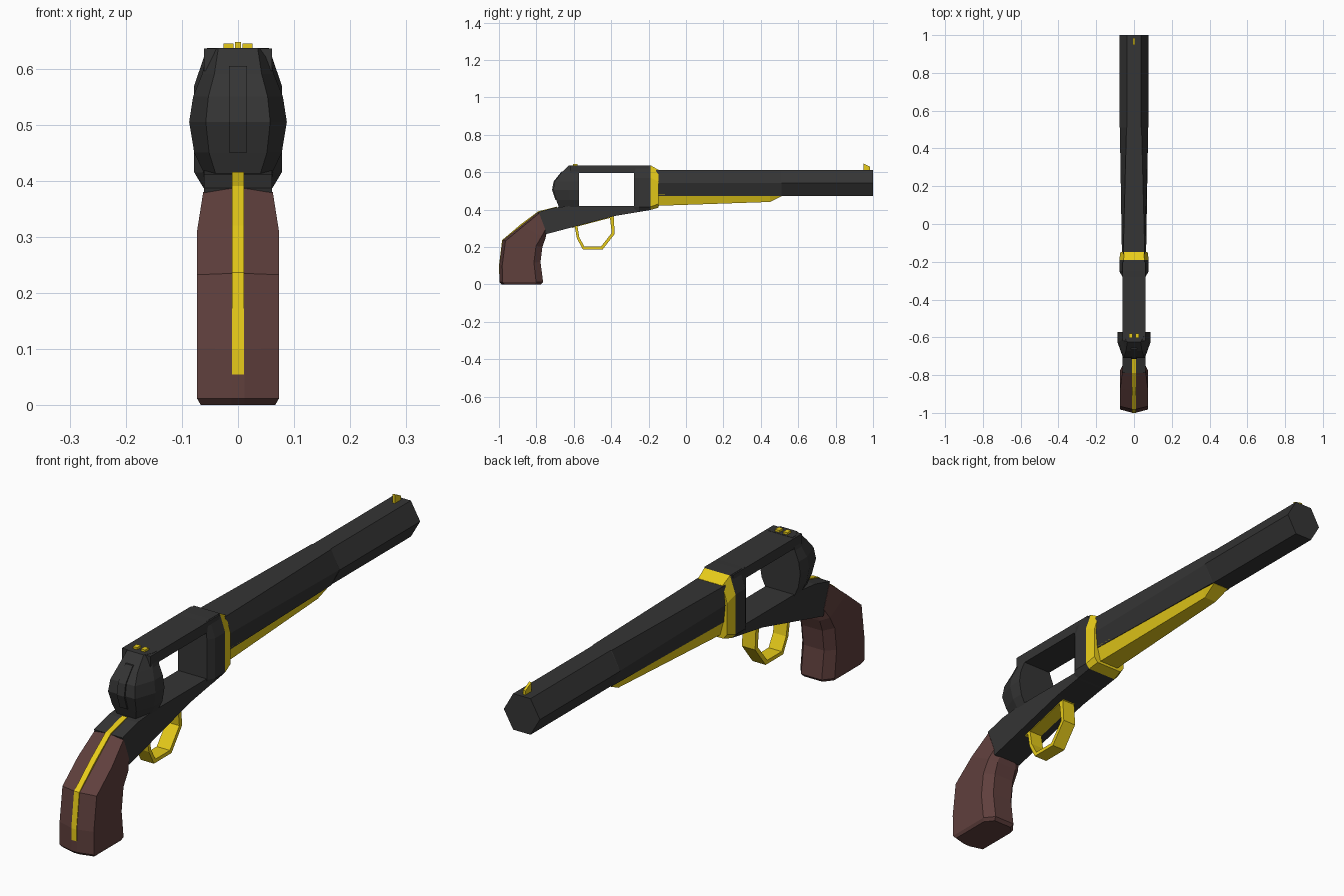
import bpy, bmesh


def material(name, color):
    m = bpy.data.materials.new(name)
    m.diffuse_color = (*color, 1)
    return m


STEEL = material("dark_steel", (0.035, 0.035, 0.035))
BRASS = material("brass", (0.80, 0.60, 0.01))
WOOD = material("grip_wood", (0.115, 0.05, 0.046))


def loft(name, rings, mat):
    """Skin a list of equal-length rings of 3D points and cap both ends."""
    bm = bmesh.new()
    vs = [[bm.verts.new(p) for p in r] for r in rings]
    n = len(rings[0])
    for a, b in zip(vs, vs[1:]):
        for i in range(n):
            j = (i + 1) % n
            bm.faces.new((a[i], a[j], b[j], b[i]))
    bm.faces.new(vs[0])
    bm.faces.new(vs[-1])
    bmesh.ops.recalc_face_normals(bm, faces=bm.faces)
    me = bpy.data.meshes.new(name)
    bm.to_mesh(me)
    bm.free()
    me.materials.append(mat)
    ob = bpy.data.objects.new(name, me)
    bpy.context.collection.objects.link(ob)
    return ob


def mirrored(half):
    """Half outline of (x, ...) points, closed by its mirror image across x = 0."""
    return half + [(-p[0], *p[1:]) for p in reversed(half)]


def along_y(name, sections, mat):
    """sections: (y, [(x, z), ...] half outline)."""
    return loft(name, [mirrored([(x, y, z) for x, z in h]) for y, h in sections], mat)


def slab(name, outline, half_width, mat, x=0):
    """Side outline (y, z) extruded across x."""
    return loft(name, [[(x + s * half_width, y, z) for y, z in outline] for s in (-1, 1)], mat)


# Barrel: hexagonal muzzle blending to a boxier rear
hexa = [(0.037, 0.612), (0.077, 0.542), (0.037, 0.473)]
along_y("barrel", [
    (-0.16, [(0.057, 0.612), (0.064, 0.542), (0.057, 0.473)]),
    (0.51, [(0.040, 0.612), (0.075, 0.542), (0.040, 0.473)]),
    (0.511, hexa), (1.0, hexa)], STEEL)

# Tapered lug below the barrel
along_y("under_barrel_lug", [
    (-0.16, [(0.058, 0.48), (0.042, 0.42)]),
    (0.45, [(0.041, 0.48), (0.026, 0.441)]),
    (0.513, [(0.037, 0.476), (0.034, 0.472)])], BRASS)

# Collar and front block of the frame
block = [(0.055, 0.637), (0.078, 0.57), (0.078, 0.415), (0.062, 0.398)]
along_y("barrel_collar", [
    (-0.19, block),
    (-0.148, [(0.052, 0.613), (0.072, 0.55), (0.072, 0.43), (0.056, 0.41)])], BRASS)
along_y("frame_front_block", [
    (-0.278, [(0.055, 0.636), (0.062, 0.57), (0.062, 0.415), (0.058, 0.386)]),
    (-0.25, [(0.055, 0.637), (0.078, 0.57), (0.078, 0.415), (0.062, 0.388)]),
    (-0.19, block)], STEEL)

# Frame: top strap, front post and lower rail around the open window
slab("frame", [
    (-0.62, 0.636), (-0.20, 0.636), (-0.20, 0.40), (-0.26, 0.386),
    (-0.38, 0.366), (-0.75, 0.268), (-0.79, 0.387), (-0.70, 0.411),
    (-0.62, 0.419), (-0.278, 0.419), (-0.278, 0.596), (-0.62, 0.596)],
    0.061, STEEL)

# Recoil shield: lofted upward from (z, half width, rear y)
shield = [(0.412, 0.060, -0.68), (0.45, 0.078, -0.693), (0.505, 0.087, -0.71),
          (0.55, 0.080, -0.702), (0.59, 0.064, -0.672), (0.637, 0.053, -0.625)]
loft("recoil_shield", [
    mirrored([(w * 0.66, rear, z), (w, rear * 0.4 - 0.572 * 0.6, z), (w, -0.572, z)])
    for z, w, rear in shield], STEEL)

# Hammer ridge on the back of the shield
slab("hammer_ridge", [(-0.68, 0.45), (-0.698, 0.45), (-0.716, 0.505),
                      (-0.708, 0.55), (-0.664, 0.605), (-0.65, 0.605)], 0.016, STEEL)

# Grip: (rear point, front point, half width) from the frame down
grip = [((-0.788, 0.388), (-0.745, 0.275), 0.062),
        ((-0.88, 0.315), (-0.752, 0.245), 0.073),
        ((-0.98, 0.235), (-0.768, 0.20), 0.073),
        ((-0.998, 0.10), (-0.778, 0.12), 0.073),
        ((-0.998, 0.012), (-0.764, 0.012), 0.073),
        ((-0.985, 0.0), (-0.775, 0.0), 0.066)]


def grip_ring(rear, front, w):
    shape = [(0.012, 0), (w, 0.07), (w, 0.84), (w * 0.6, 1)]
    return mirrored([(x, rear[0] + (front[0] - rear[0]) * t,
                      rear[1] + (front[1] - rear[1]) * t) for x, t in shape])


loft("grip", [grip_ring(*g) for g in grip], WOOD)

# Brass strap down the back of the grip
slab("back_strap", [
    (-1.0, 0.055), (-1.0, 0.10), (-0.983, 0.237), (-0.885, 0.32), (-0.79, 0.391),
    (-0.69, 0.416), (-0.69, 0.40), (-0.78, 0.375), (-0.87, 0.30), (-0.97, 0.225),
    (-0.985, 0.10), (-0.985, 0.055)], 0.011, BRASS)

# Trigger guard bow and its mounting plate
slab("trigger_guard", [
    (-0.597, 0.32), (-0.583, 0.245), (-0.552, 0.188), (-0.445, 0.188), (-0.381, 0.27),
    (-0.387, 0.37), (-0.408, 0.37), (-0.397, 0.275), (-0.455, 0.202), (-0.543, 0.202),
    (-0.57, 0.25), (-0.582, 0.32)], 0.028, BRASS)
slab("guard_plate", [(-0.61, 0.302), (-0.385, 0.361), (-0.385, 0.375), (-0.61, 0.32)],
     0.028, BRASS)

# Sights
slab("front_sight", [(0.948, 0.605), (0.948, 0.647), (0.985, 0.628), (0.985, 0.605)],
     0.005, BRASS)
for side, x in (("left", -0.017), ("right", 0.017)):
    slab("rear_sight_" + side, [(-0.603, 0.63), (-0.603, 0.645), (-0.58, 0.645), (-0.58, 0.63)],
         0.009, BRASS, x)
